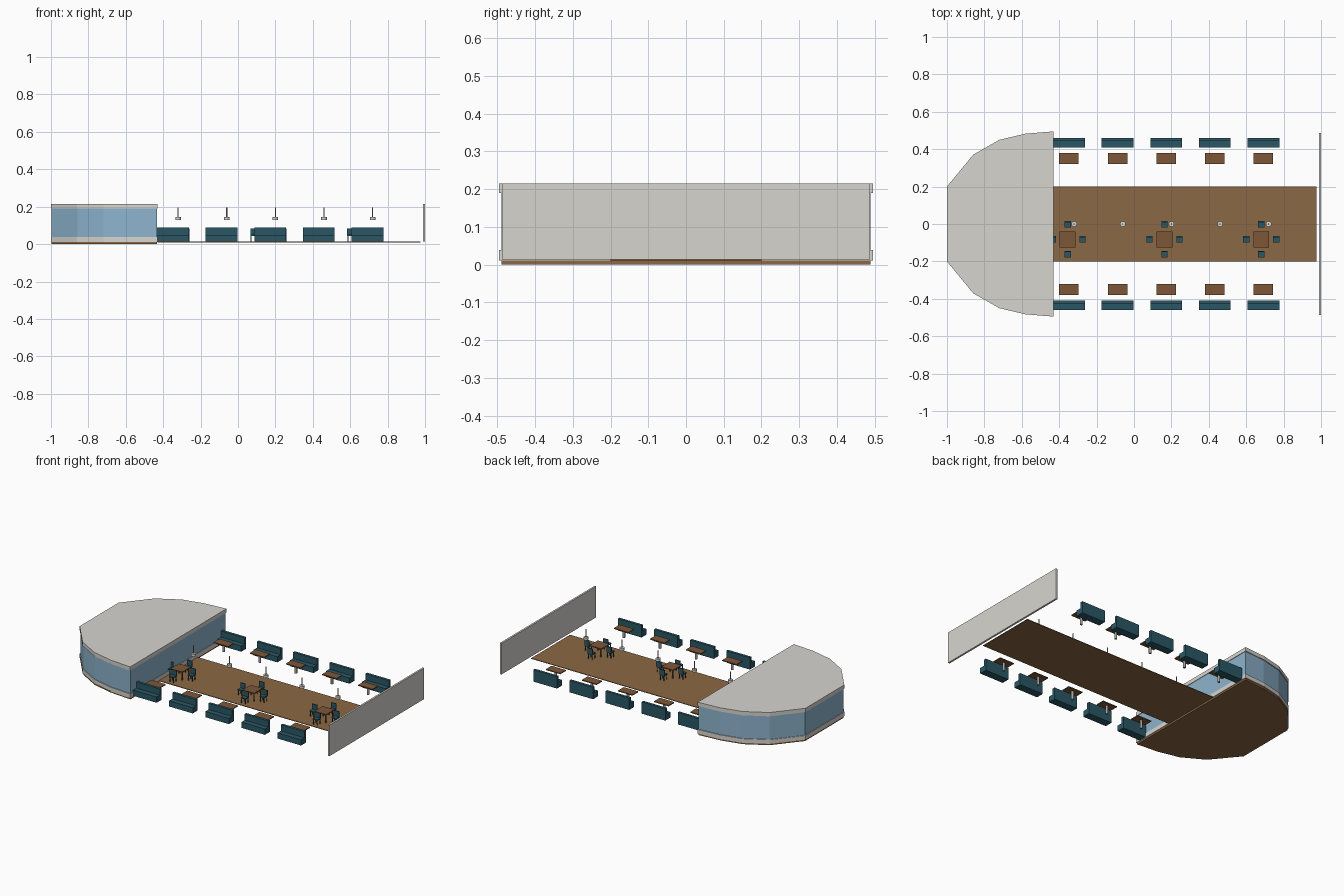
import bpy, bmesh, math

if "Cube" in bpy.data.objects:
    bpy.data.objects.remove(bpy.data.objects["Cube"])


def material(name, r, g, b):
    m = bpy.data.materials.new(name)
    m.diffuse_color = tuple((c / 255) ** 2.2 for c in (r, g, b)) + (1,)
    m.use_nodes = True
    m.node_tree.nodes["Principled BSDF"].inputs["Base Color"].default_value = m.diffuse_color
    return m


WOOD = material("floor_wood", 138, 104, 70)
TABLE = material("table_wood", 124, 88, 58)
TEAL = material("teal_fabric", 46, 88, 102)
GLASS = material("blue_glass", 140, 178, 204)
CREAM = material("cream_panel", 214, 212, 206)
METAL = material("metal", 160, 160, 162)


def finish(name, bm, mat):
    bmesh.ops.recalc_face_normals(bm, faces=bm.faces)
    me = bpy.data.meshes.new(name)
    bm.to_mesh(me)
    bm.free()
    me.materials.append(mat)
    ob = bpy.data.objects.new(name, me)
    bpy.context.collection.objects.link(ob)
    return ob


def add_box(bm, x0, x1, y0, y1, z0, z1):
    vs = bmesh.ops.create_cube(bm, size=1)["verts"]
    for v in vs:
        v.co.x = x1 if v.co.x > 0 else x0
        v.co.y = y1 if v.co.y > 0 else y0
        v.co.z = z1 if v.co.z > 0 else z0


def boxes(name, mat, *dims):
    bm = bmesh.new()
    for d in dims:
        add_box(bm, *d)
    return finish(name, bm, mat)


def cylinder(name, mat, x, y, z0, z1, r, sides=12):
    bm = bmesh.new()
    bmesh.ops.create_cone(bm, cap_ends=True, segments=sides, radius1=r, radius2=r, depth=z1 - z0)
    bmesh.ops.translate(bm, verts=bm.verts, vec=(x, y, (z0 + z1) / 2))
    ob = finish(name, bm, mat)
    for p in ob.data.polygons:
        p.use_smooth = len(p.vertices) == 4
    return ob


# Rounded observation end: plan outline, mirrored across y
half = [(-0.43, 0.495), (-0.58, 0.483), (-0.72, 0.45), (-0.86, 0.37), (-1.0, 0.2)]
outline = half + [(x, -y) for x, y in reversed(half)]


def shell(name, mat, z0, z1, scale=1.0, solid=True, wall=0.005):
    pts = [(-0.7 + (x + 0.7) * scale, y * scale) for x, y in outline]
    bm = bmesh.new()
    lo = [bm.verts.new((x, y, z0)) for x, y in pts]
    hi = [bm.verts.new((x, y, z1)) for x, y in pts]
    n = len(pts)
    for i in range(n):
        j = (i + 1) % n
        bm.faces.new((lo[i], lo[j], hi[j], hi[i]))
    if solid:
        bm.faces.new(lo)
        bm.faces.new(hi)
    ob = finish(name, bm, mat)
    if not solid:
        # rings get thickness towards the inside
        if sum(p.normal.x * p.center.x + p.normal.y * p.center.y for p in ob.data.polygons[1:3]) < 0:
            ob.data.flip_normals()
        mod = ob.modifiers.new("thickness", "SOLIDIFY")
        mod.thickness = wall
        mod.offset = -1


shell("lounge_floor", WOOD, 0.0, 0.013, 0.987)
shell("window_sill", CREAM, 0.011, 0.038, 1.0, False, 0.008)
shell("window_glass", GLASS, 0.036, 0.194, 0.988, False, 0.003)
shell("roof", CREAM, 0.19, 0.215)

# Aisle and end wall
boxes("aisle_floor", WOOD, (-0.43, 0.975, -0.2, 0.2, 0.009, 0.013))
boxes("end_wall", CREAM, (0.988, 1.0, -0.487, 0.487, 0.013, 0.215))

# Benches with side tables, two rows of five, plus pendant lamps
for i in range(5):
    x = -0.348 + 0.26 * i
    for s in (1, -1):
        y = 0.435 * s
        boxes("bench_seat", TEAL, (x - 0.085, x + 0.085, y - 0.026, y + 0.012, 0.013, 0.05))
        boxes("bench_back", TEAL, (x - 0.085, x + 0.085, y + 0.008, y + 0.025, 0.013, 0.09))
        t = 0.35 * s
        boxes("side_table_top", TABLE, (x - 0.052, x + 0.052, t - 0.029, t + 0.029, 0.066, 0.072))
        cylinder("side_table_post", METAL, x, t, 0.013, 0.066, 0.008)
    lx = -0.32 + 0.26 * i
    cylinder("lamp_rod", METAL, lx, 0, 0.143, 0.195, 0.003, 8)
    cylinder("lamp_shade", CREAM, lx, 0, 0.128, 0.144, 0.015, 16)


def legs(cx, cy, d, w, z1):
    return [(cx + a * d - w, cx + a * d + w, cy + b * d - w, cy + b * d + w, 0.013, z1)
            for a in (-1, 1) for b in (-1, 1)]


# Square dining tables with four chairs each
for i in range(3):
    x, y = -0.355 + 0.518 * i, -0.083
    boxes("dining_table_top", TABLE, (x - 0.042, x + 0.042, y - 0.042, y + 0.042, 0.066, 0.072))
    boxes("dining_table_legs", TABLE, *legs(x, y, 0.034, 0.003, 0.067))
    for dx, dy in ((0.08, 0), (-0.08, 0), (0, 0.08), (0, -0.08)):
        cx, cy = x + dx, y + dy
        boxes("chair_seat", TEAL, (cx - 0.017, cx + 0.017, cy - 0.017, cy + 0.017, 0.044, 0.051))
        boxes("chair_back", TEAL, (cx - 0.017, cx + 0.017, cy + 0.012, cy + 0.018, 0.048, 0.084))
        boxes("chair_legs", TEAL, *legs(cx, cy, 0.013, 0.002, 0.045))
